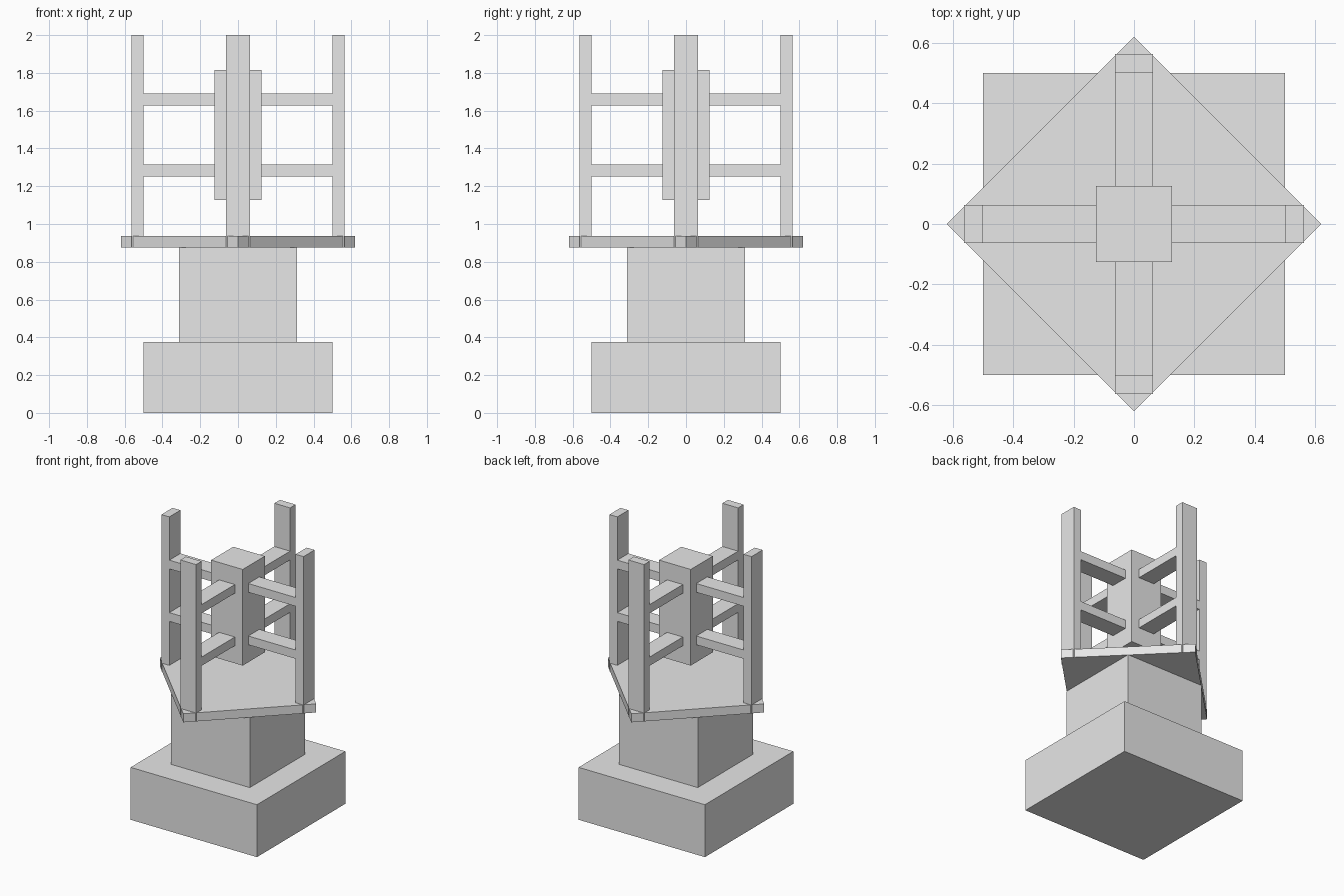
import bpy
import math
from mathutils import Matrix

if "Cube" in bpy.data.objects:
    bpy.data.objects.remove(bpy.data.objects["Cube"])

grey = bpy.data.materials.new("light_grey")
grey.diffuse_color = (0.8, 0.8, 0.8, 1)
grey.use_nodes = True
grey.node_tree.nodes["Principled BSDF"].inputs["Base Color"].default_value = grey.diffuse_color


def box(name, lo, hi, turn=0):
    """Axis-aligned box from two corners, then turned about z by some degrees."""
    bpy.ops.mesh.primitive_cube_add(size=1)
    ob = bpy.context.object
    ob.name = name
    size = [b - a for a, b in zip(lo, hi)]
    mid = [(a + b) / 2 for a, b in zip(lo, hi)]
    ob.data.transform(Matrix.Rotation(math.radians(turn), 4, 'Z')
                      @ Matrix.Translation(mid)
                      @ Matrix.Diagonal((*size, 1)))
    ob.data.materials.append(grey)
    return ob


def block(name, half, z0, z1, turn=0):
    return box(name, (-half, -half, z0), (half, half, z1), turn)


# Stacked base, neck and diamond plate
block("base", 0.5, 0, 0.375)
block("neck", 0.3115, 0.375, 0.876)
block("diamond_plate", 0.4375, 0.876, 0.9375, 45)

# Hanging core held by the arms
block("core", 0.125, 1.127, 1.815)

# Four sides, each with a post and two arms
for i, side in enumerate(("right", "back", "left", "front")):
    a = 90 * i
    box(side + "_post", (0.5, -0.0625, 0.8765), (0.5625, 0.0625, 2), a)
    for level, z in (("lower", 1.2525), ("upper", 1.628)):
        box(f"{side}_{level}_arm", (0.125, -0.0625, z), (0.5, 0.0625, z + 0.0625), a)
